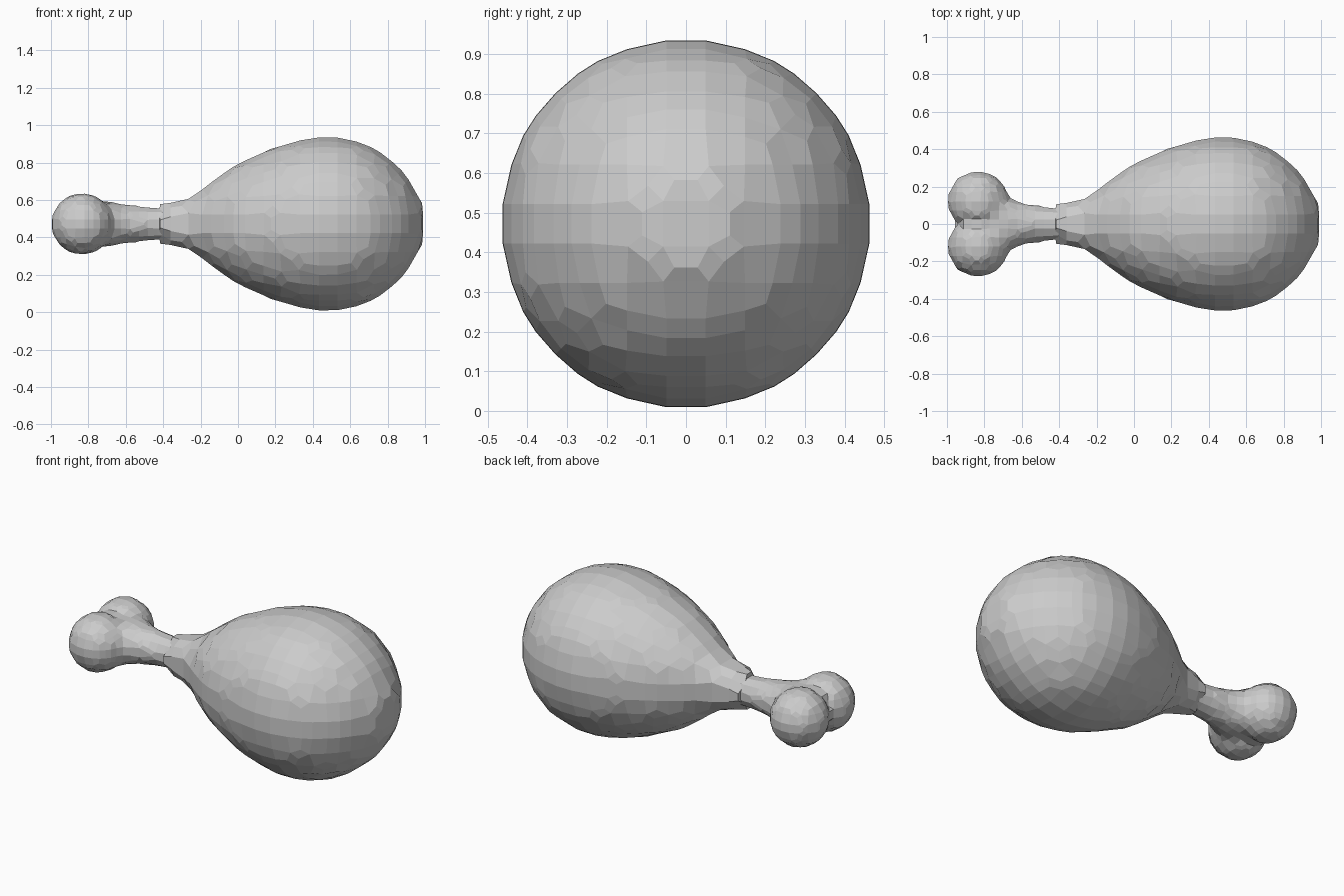
import bpy
import bmesh
from math import cos, sin, pi

if "Cube" in bpy.data.objects:
    bpy.data.objects.remove(bpy.data.objects["Cube"], do_unlink=True)

AXIS_Z = 0.472

# One plain grey for everything
grey = bpy.data.materials.new("plain_grey")
grey.use_nodes = True
grey.diffuse_color = (0.6, 0.6, 0.6, 1)
grey.node_tree.nodes["Principled BSDF"].inputs["Base Color"].default_value = (0.6, 0.6, 0.6, 1)


def finish(name, bm):
    bmesh.ops.recalc_face_normals(bm, faces=bm.faces)
    mesh = bpy.data.meshes.new(name)
    bm.to_mesh(mesh)
    bm.free()
    mesh.materials.append(grey)
    obj = bpy.data.objects.new(name, mesh)
    bpy.context.collection.objects.link(obj)
    return obj


def loft(name, sections, sides):
    """Closed loft along x through elliptical sections (x, y radius, z radius)."""
    bm = bmesh.new()
    rings = []
    for x, ry, rz in sections:
        angles = [2 * pi * (i + 0.5) / sides for i in range(sides)]
        rings.append([bm.verts.new((x, ry * cos(a), AXIS_Z + rz * sin(a))) for a in angles])
    for a, b in zip(rings, rings[1:]):
        for i in range(sides):
            j = (i + 1) % sides
            bm.faces.new((a[i], a[j], b[j], b[i]))
    bm.faces.new(rings[0])
    bm.faces.new(rings[-1])
    return finish(name, bm)


def facet(obj, depth):
    """Rebuild the surface as a coarse grid of flat facets."""
    mod = obj.modifiers.new("facets", "REMESH")
    mod.mode = "SMOOTH"
    mod.octree_depth = depth
    mod.scale = 0.9
    mod.use_remove_disconnected = False
    mod.use_smooth_shade = False


def bake(obj):
    graph = bpy.context.evaluated_depsgraph_get()
    mesh = bpy.data.meshes.new_from_object(obj.evaluated_get(graph))
    obj.modifiers.clear()
    obj.data = mesh
    mesh.materials.clear()
    mesh.materials.append(grey)
    for face in mesh.polygons:
        face.material_index = 0


# Meat: an egg shape drawn out to a narrow neck
profile = [(-0.43, 0.115), (-0.36, 0.125), (-0.28, 0.14), (-0.2, 0.19), (-0.1, 0.265),
           (0, 0.33), (0.1, 0.376), (0.2, 0.415), (0.3, 0.447), (0.4, 0.467), (0.48, 0.473),
           (0.55, 0.468), (0.63, 0.452), (0.7, 0.425), (0.78, 0.378), (0.86, 0.312),
           (0.92, 0.242), (0.96, 0.18), (0.99, 0.11), (1.0, 0.05)]
meat = loft("meat", [(x, r, r) for x, r in profile], 56)
facet(meat, 4)
bake(meat)

# Bone: a flared shaft joined to two round knuckles
bone = loft("bone", [(-0.86, 0.06, 0.06), (-0.76, 0.17, 0.12), (-0.7, 0.175, 0.125),
                     (-0.65, 0.14, 0.115), (-0.6, 0.115, 0.105), (-0.52, 0.1, 0.097),
                     (-0.43, 0.09, 0.09), (-0.3, 0.09, 0.09)], 32)
knuckles = []
for side in (-1, 1):
    bm = bmesh.new()
    bmesh.ops.create_uvsphere(bm, u_segments=32, v_segments=20, radius=0.166)
    bmesh.ops.translate(bm, verts=bm.verts, vec=(-0.834, side * 0.12, AXIS_Z))
    knuckle = finish("knuckle_helper", bm)
    knuckle.hide_render = True
    union = bone.modifiers.new("join", "BOOLEAN")
    union.operation = "UNION"
    union.solver = "EXACT"
    union.object = knuckle
    knuckles.append(knuckle)
facet(bone, 4)
bake(bone)
for knuckle in knuckles:
    bpy.data.objects.remove(knuckle, do_unlink=True)
